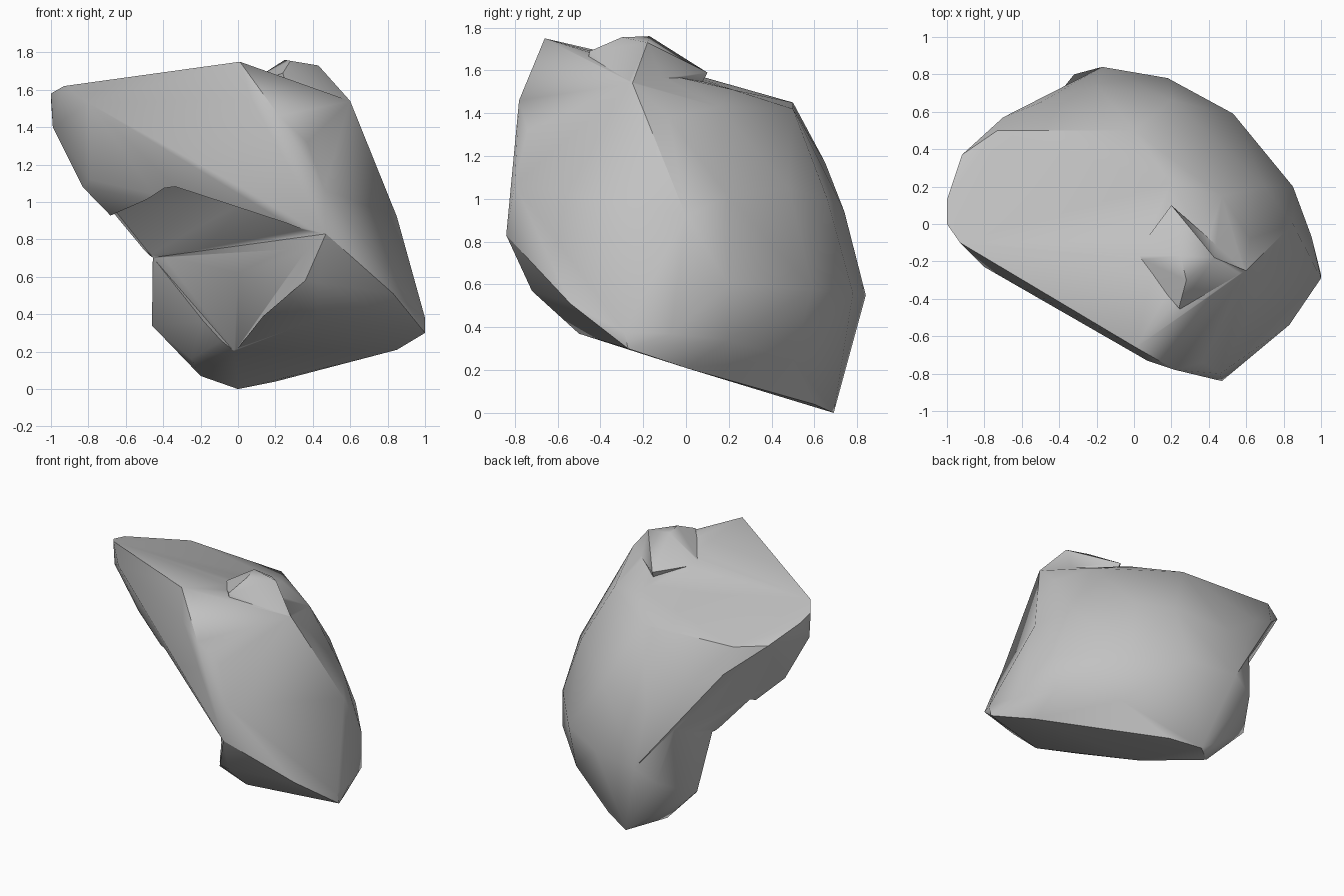
import bpy, bmesh

if "Cube" in bpy.data.objects:
    bpy.data.objects.remove(bpy.data.objects["Cube"])

stone = bpy.data.materials.new("grey stone")
stone.diffuse_color = (0.54, 0.54, 0.54, 1)
stone.use_nodes = True
stone.node_tree.nodes["Principled BSDF"].inputs["Base Color"].default_value = stone.diffuse_color


def hull(name, points):
    """Convex chunk of stone wrapped around its corner points."""
    bm = bmesh.new()
    for p in points:
        bm.verts.new(p)
    res = bmesh.ops.convex_hull(bm, input=bm.verts)
    junk = [g for g in res["geom_interior"] + res["geom_unused"]
            if isinstance(g, bmesh.types.BMVert) and g.is_valid]
    bmesh.ops.delete(bm, geom=list(set(junk)), context='VERTS')
    bmesh.ops.recalc_face_normals(bm, faces=bm.faces)
    mesh = bpy.data.meshes.new(name)
    bm.to_mesh(mesh)
    bm.free()
    mesh.materials.append(stone)
    obj = bpy.data.objects.new(name, mesh)
    bpy.context.collection.objects.link(obj)
    return obj


# corners shared by both chunks around the waist
waist = [(.47, -.84, .83), (-.46, .36, .70), (-.40, .70, .87), (-.17, .84, .55),
         (.18, .78, .56), (.53, .59, .58), (.85, .20, .60), (.85, 0, .92),
         (.70, .20, 1.01), (.20, .66, 1.0), (-.20, .74, .94)]

# overhanging upper chunk with the sloping flat top
upper = hull("rock", waist + [
    (.01, -.66, 1.75), (-.93, -.10, 1.62), (-1, 0, 1.58), (-1, .13, 1.55),
    (-.92, .37, 1.46), (-.73, .50, 1.45), (0, .50, 1.42), (.20, .22, 1.51),
    (.47, .15, 1.43), (.60, -.25, 1.54), (.62, -.08, 1.38), (.43, -.18, 1.60),
    (-.80, -.23, 1.53), (-.99, 0, 1.40), (-.83, .05, 1.08), (-.67, .26, .98),
    (-.70, .57, 1.27), (-.50, .65, 1.17), (.22, -.78, 1.46), (.37, -.74, 1.32),
    (.46, -.80, 1.07), (.07, -.73, 1.55), (.40, .48, 1.05), (-.34, -.28, 1.15),
    (-.79, -.01, 1.12)])

# lower chunk with the slanted underside
lower = hull("rock_base", waist + [
    (.36, -.72, .58), (.43, -.72, .57), (.42, -.50, .37), (.13, -.40, .39),
    (-.02, .04, .20), (-.25, .36, .16), (-.46, .57, .34), (-.46, .53, .34),
    (-.20, .50, .07), (0, .69, 0), (-.32, .80, .47), (.20, .60, .04),
    (.53, .50, .25), (.85, 0, .21), (.85, .20, .34), (.95, -.07, .37),
    (1, -.29, .38), (1, -.27, .30), (.83, -.54, .51), (.46, -.80, 1.07)])

# small crest on the top, rooted deep in the stone
crest = hull("rock_crest", [
    (0, -.17, 1.60), (.24, -.45, 1.69), (.25, -.17, 1.76), (.28, -.30, 1.755),
    (.43, -.18, 1.73), (.595, -.25, 1.54), (.20, .10, 1.59),
    (.30, -.50, 1.45), (.30, -.15, 1.10)])

# hollow beneath the overhang on the front left
hollow = hull("hollow_cutter", [
    (-.47, .36, .72), (0, -.17, .62), (.03, -.46, 1.0), (-.34, -.28, 1.14),
    (-.67, .26, .97), (-.02, .03, .20), (.13, -.41, .39), (.35, -.73, .58),
    (.42, -.82, .82), (-.8, -.4, .6), (-.3, -.9, .6)])
hollow.hide_render = True

# fuse the chunks into one stone and scoop out the hollow
for part, op in ((lower, 'UNION'), (crest, 'UNION'), (hollow, 'DIFFERENCE')):
    mod = upper.modifiers.new("fuse", 'BOOLEAN')
    mod.operation = op
    mod.solver = 'EXACT'
    mod.object = part
bpy.context.view_layer.objects.active = upper
upper.select_set(True)
for mod in list(upper.modifiers):
    bpy.ops.object.modifier_apply(modifier=mod.name)
for part in (lower, crest, hollow):
    bpy.data.objects.remove(part)

# weld slivers and soften the shallow edges
bm = bmesh.new()
bm.from_mesh(upper.data)
bmesh.ops.remove_doubles(bm, verts=bm.verts, dist=0.012)
bm.to_mesh(upper.data)
bm.free()
bpy.ops.object.shade_smooth_by_angle(angle=0.7)
